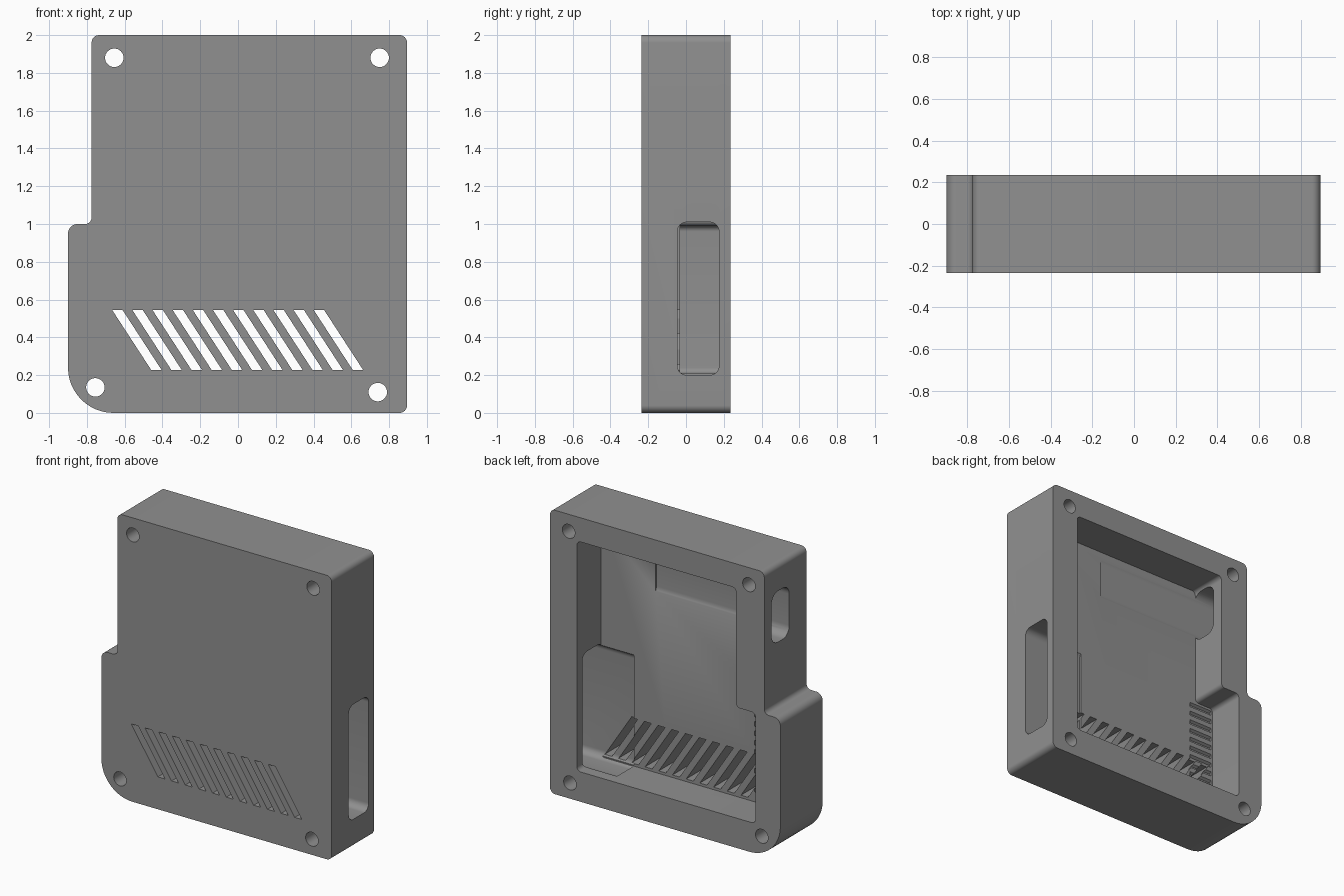
import bpy, bmesh, math
from mathutils import Vector

if "Cube" in bpy.data.objects:
    bpy.data.objects.remove(bpy.data.objects["Cube"])

FRONT, BACK, FLOOR = -0.235, 0.235, -0.033


def rounded(corners, steps=8):
    """Turn (u, v, radius) corners into an outline with arcs."""
    out = []
    n = len(corners)
    for i, (u, v, r) in enumerate(corners):
        p = Vector((u, v))
        if r == 0:
            out.append(p)
            continue
        d1 = (Vector(corners[i - 1][:2]) - p).normalized()
        d2 = (Vector(corners[(i + 1) % n][:2]) - p).normalized()
        half = d1.angle(d2) / 2
        t = r / math.tan(half)
        c = p + (d1 + d2).normalized() * (r / math.sin(half))
        a, b = p + d1 * t - c, p + d2 * t - c
        w = a.angle(b)
        for k in range(steps + 1):
            f = k / steps
            out.append(c + (a * math.sin((1 - f) * w) + b * math.sin(f * w)) / math.sin(w))
    return out


def box(u0, u1, v0, v1, r):
    return rounded([(u0, v0, r), (u1, v0, r), (u1, v1, r), (u0, v1, r)])


def circle(u, v, r, n=32):
    return [Vector((u + r * math.cos(2 * math.pi * k / n),
                    v + r * math.sin(2 * math.pi * k / n))) for k in range(n)]


def prisms(name, outlines, axis, lo, hi):
    """Extrude outlines along y (outline in x, z) or along x (outline in y, z)."""
    bm = bmesh.new()
    for pts in outlines:
        def place(p, d):
            return (p[0], d, p[1]) if axis == 'Y' else (d, p[0], p[1])
        a = [bm.verts.new(place(p, lo)) for p in pts]
        b = [bm.verts.new(place(p, hi)) for p in pts]
        bm.faces.new(a)
        bm.faces.new(b[::-1])
        for i in range(len(a)):
            j = (i + 1) % len(a)
            bm.faces.new((a[i], b[i], b[j], a[j]))
    bmesh.ops.recalc_face_normals(bm, faces=bm.faces)
    me = bpy.data.meshes.new(name)
    bm.to_mesh(me)
    bm.free()
    ob = bpy.data.objects.new(name, me)
    bpy.context.collection.objects.link(ob)
    return ob


# Case body: tall block with a step on the left and one large rounded corner
body = prisms("case_body", [rounded([
    (-0.9, 0, 0.24), (0.895, 0, 0.04), (0.895, 2, 0.04), (-0.775, 2, 0.04),
    (-0.775, 1, 0.035), (-0.9, 1, 0.05)], 12)], 'Y', FRONT, BACK)

cutters = []

# Cavity open at the back, wider below the step
cutters.append(prisms("cavity_cutter", [rounded([
    (-0.705, 0.21, 0.03), (0.685, 0.21, 0.03), (0.685, 1.83, 0.03),
    (-0.555, 1.83, 0.03), (-0.555, 0.99, 0.03), (-0.705, 0.99, 0.03)])],
    'Y', FLOOR, 0.4))

# Screw holes in the four corners
holes = [(-0.655, 1.88), (0.75, 1.88), (-0.755, 0.135), (0.74, 0.11)]
cutters.append(prisms("screw_hole_cutter", [circle(x, z, 0.049) for x, z in holes],
                      'Y', -0.4, 0.4))

# Side ports, each running on as a shallow recess in the cavity floor
cutters.append(prisms("right_port_cutter", [box(-0.046, 0.175, 0.2, 1.01, 0.05)],
                      'X', 0.43, 1.1))
cutters.append(prisms("left_port_cutter", [box(-0.042, 0.155, 1.45, 1.81, 0.07)],
                      'X', -1.1, 0.26))

# Row of slanted vents through the front plate
vents = []
for i in range(11):
    s = i * 0.1067
    vents.append([(-0.46 + s, 0.228), (-0.405 + s, 0.228),
                  (-0.612 + s, 0.546), (-0.667 + s, 0.546)])
cutters.append(prisms("vent_cutter", vents, 'Y', -0.4, 0.0))

# Short grooves across the floor beside the left wall
grooves = []
for i in range(11):
    z = 0.27 + i * 0.066
    grooves.append([(-0.05, z), (-0.02, z + 0.02), (-0.02, z + 0.052), (-0.05, z + 0.032)])
cutters.append(prisms("groove_cutter", grooves, 'X', -0.69, -0.51))

# Cut the body
bpy.context.view_layer.objects.active = body
body.select_set(True)
for c in cutters:
    c.hide_render = True
    m = body.modifiers.new(c.name, 'BOOLEAN')
    m.operation = 'DIFFERENCE'
    m.solver = 'EXACT'
    m.object = c
    bpy.ops.object.modifier_apply(modifier=m.name)
for c in cutters:
    bpy.data.objects.remove(c, do_unlink=True)

bpy.ops.object.shade_smooth_by_angle(angle=math.radians(30))

grey = bpy.data.materials.new("grey plastic")
grey.diffuse_color = (0.28, 0.28, 0.28, 1)
grey.use_nodes = True
grey.node_tree.nodes["Principled BSDF"].inputs["Base Color"].default_value = grey.diffuse_color
body.data.materials.clear()
body.data.materials.append(grey)
for p in body.data.polygons:
    p.material_index = 0
